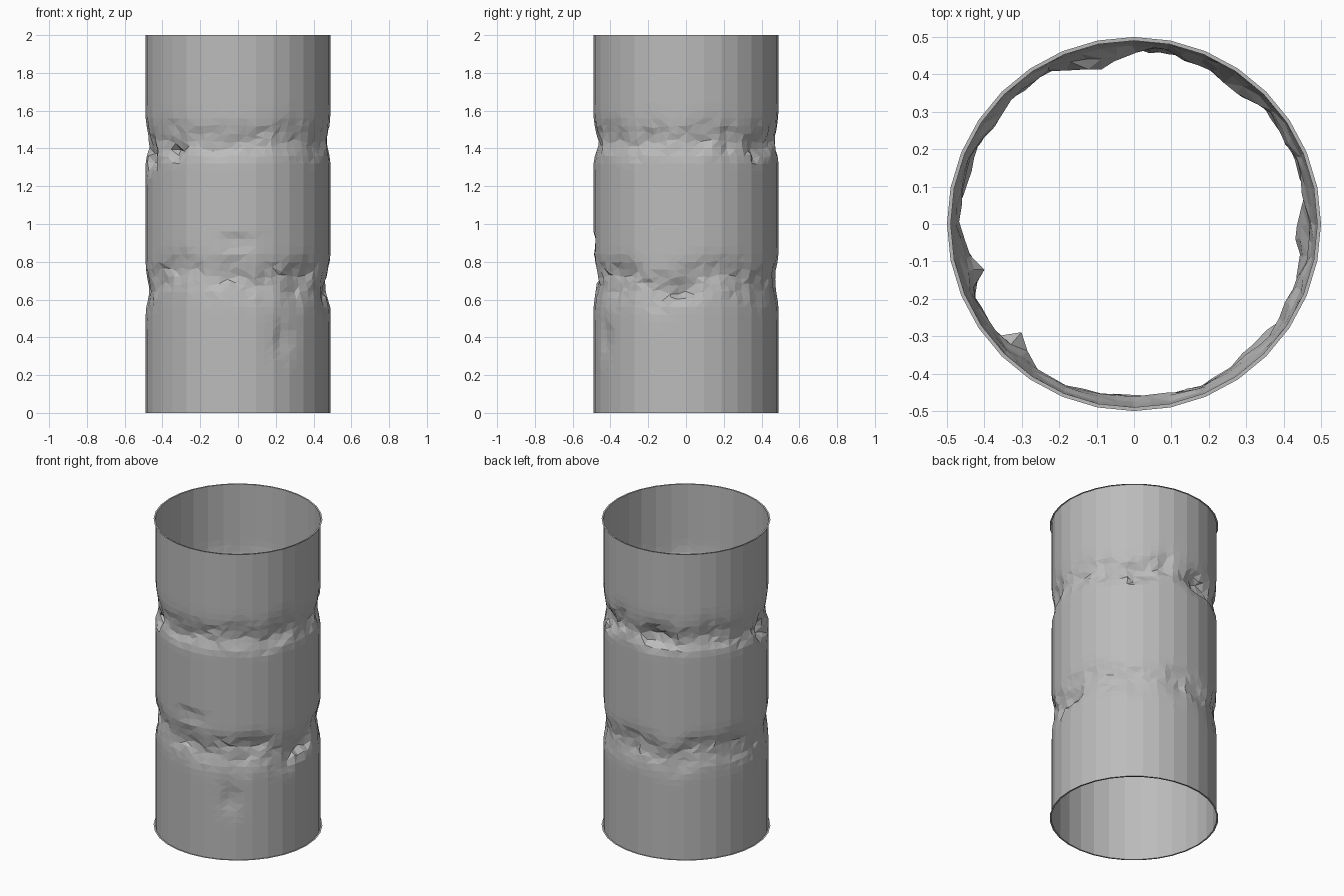
import bpy, bmesh, math, random
from mathutils import Vector, noise

if "Cube" in bpy.data.objects:
    bpy.data.objects.remove(bpy.data.objects["Cube"])

random.seed(4)
COLS, SIDES, ROWS = 64, 32, 50
R_WALL, R_RIM, H = 0.49, 0.50, 2.0

metal = bpy.data.materials.new("dull_grey_metal")
metal.diffuse_color = (0.5, 0.5, 0.5, 1)
metal.use_nodes = True
metal.node_tree.nodes["Principled BSDF"].inputs["Base Color"].default_value = metal.diffuse_color


def n1(a, seed, freq=2.0):
    """Noise that wraps around the tube, about -1..1."""
    return noise.noise(Vector((freq * math.cos(a), freq * math.sin(a), seed)))


# single deep dents: angle (deg), height, angular width (deg), height width, depth
DENTS = [(196, 1.34, 7, 0.05, 0.07), (226, 1.39, 6, 0.04, 0.06),
         (358, 0.65, 9, 0.04, 0.05), (102, 1.43, 9, 0.05, 0.04),
         (300, 0.40, 7, 0.10, 0.012), (270, 0.90, 9, 0.03, 0.016),
         (310, 0.75, 12, 0.05, 0.022), (55, 1.42, 10, 0.05, 0.025)]


def dent(a, z):
    """Inward depth of the crumpled surface."""
    d = 0
    for base, wave, seed, up, down in ((1.425, 0.06, 3.1, 0.09, 0.05),
                                       (0.70, 0.12, 8.7, 0.07, 0.09)):
        c = base + wave * n1(a, seed, 2.2)
        s = (z - c) / (up if z > c else down)
        depth = 0.022 + 0.016 * n1(a, seed + 20, 4)
        d += depth * math.exp(-s * s)
    for deg, h, wa, wz, depth in DENTS:
        da = (math.degrees(a) - deg + 180) % 360 - 180
        d += depth * math.exp(-(da / wa) ** 2 - ((z - h) / wz) ** 2)
    return d


def chord(a):
    """Radius of the 32-sided polygon at an angle."""
    step = 2 * math.pi / SIDES
    return math.cos(step / 2) / math.cos(a % step - step / 2)


# crumpled tube wall, open at both ends
bm = bmesh.new()
rows = []
for j in range(ROWS + 1):
    row = []
    for i in range(COLS):
        a = 2 * math.pi * i / COLS
        z = H * j / ROWS
        d = dent(a, z)
        k = min(1, d / 0.015) if 0 < j < ROWS else 0
        a += k * random.uniform(-0.025, 0.025)
        z += k * random.uniform(-0.014, 0.014)
        r = R_WALL * chord(a) - (d + k * random.uniform(-0.004, 0.006) if k > 0.02 else 0)
        row.append(bm.verts.new((r * math.cos(a), r * math.sin(a), z)))
    rows.append(row)
for j in range(ROWS):
    for i in range(COLS):
        n = (i + 1) % COLS
        bm.faces.new((rows[j][i], rows[j][n], rows[j + 1][n], rows[j + 1][i]))

# crumpled areas break into triangles
bmesh.ops.triangulate(bm, faces=bm.faces[:], quad_method='SHORT_EDGE')

# thin flat rims at both ends
for row, up in ((rows[0], False), (rows[-1], True)):
    outer = []
    for i in range(COLS):
        a = 2 * math.pi * i / COLS
        r = R_RIM * chord(a)
        outer.append(bm.verts.new((r * math.cos(a), r * math.sin(a), row[0].co.z)))
    for i in range(COLS):
        n = (i + 1) % COLS
        f = (row[i], outer[i], outer[n], row[n])
        bm.faces.new(f if up else f[::-1])

mesh = bpy.data.meshes.new("crumpled_tube")
bm.to_mesh(mesh)
bm.free()
mesh.materials.append(metal)
tube = bpy.data.objects.new("crumpled_tube", mesh)
bpy.context.collection.objects.link(tube)
